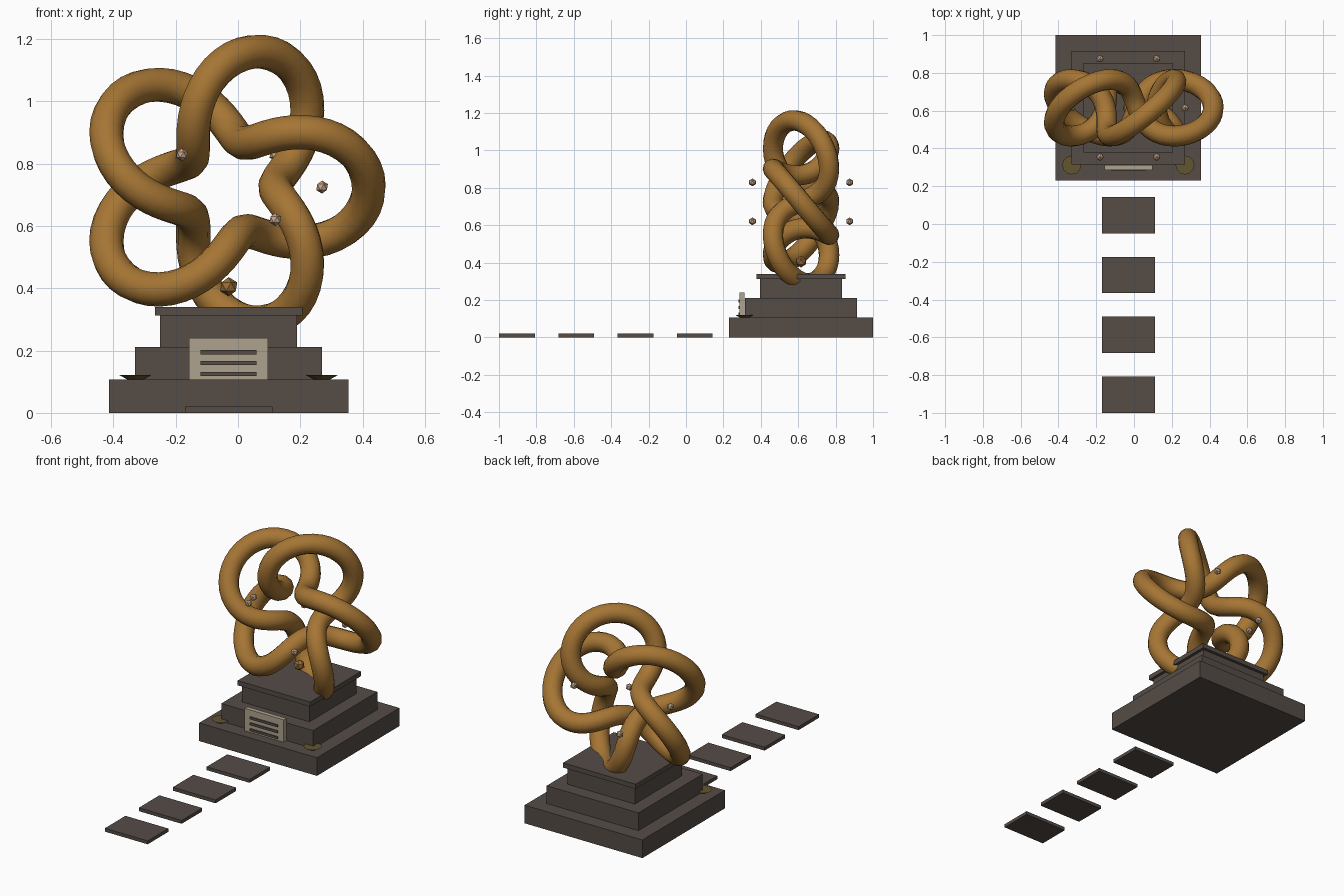
import bpy
import math

default = bpy.data.objects.get("Cube")
if default:
    bpy.data.objects.remove(default, do_unlink=True)

CX, CY, KNOT_Z = -0.03, 0.615, 0.725


def make_material(name, rgb):
    mat = bpy.data.materials.new(name)
    mat.use_nodes = True
    mat.diffuse_color = (*rgb, 1)
    mat.node_tree.nodes["Principled BSDF"].inputs["Base Color"].default_value = (*rgb, 1)
    return mat


stone = make_material("dark stone", (0.089, 0.072, 0.061))
bronze = make_material("golden bronze", (0.38, 0.18, 0.035))
cream = make_material("cream plaque", (0.43, 0.36, 0.27))
olive = make_material("olive brass", (0.127, 0.091, 0.03))
pale = make_material("pale copper", (0.56, 0.38, 0.25))
amber = make_material("amber", (0.32, 0.15, 0.03))


def finish(name, mat):
    obj = bpy.context.object
    obj.name = name
    obj.data.materials.append(mat)
    return obj


def box(name, center, size, mat):
    bpy.ops.mesh.primitive_cube_add(size=1, location=center)
    obj = finish(name, mat)
    obj.scale = size
    bpy.ops.object.transform_apply(location=False, rotation=False, scale=True)
    return obj


def gem(name, center, radius, mat):
    bpy.ops.mesh.primitive_ico_sphere_add(subdivisions=1, radius=radius, location=center)
    return finish(name, mat)


# Stepped pedestal: name, width, bottom, top
for name, width, low, high in (
    ("pedestal_base", 0.77, 0, 0.107),
    ("pedestal_middle", 0.6, 0.107, 0.212),
    ("pedestal_upper", 0.44, 0.212, 0.312),
    ("pedestal_cap", 0.474, 0.312, 0.34),
):
    box(name, (CX, CY, (low + high) / 2), (width, width, high - low), stone)

# Path slabs leading to the front
for i in range(4):
    box(f"path_slab_{i + 1}", (CX, -0.904 + 0.317 * i, 0.01), (0.28, 0.192, 0.02), stone)

# Plaque with three raised bars
box("plaque", (CX, 0.3, 0.174), (0.254, 0.026, 0.132), cream)
for i in range(3):
    box(f"plaque_bar_{i + 1}", (CX, 0.285, 0.125 + 0.035 * i), (0.18, 0.008, 0.014), stone)

# Shallow dishes on the front corners
for side, sign in (("left", 1), ("right", -1)):
    bpy.ops.mesh.primitive_cone_add(vertices=12, radius1=0.025, radius2=0.05, depth=0.014,
                                    location=(CX + sign * 0.3, 0.312, 0.114))
    finish(f"dish_{side}", olive)

# Five-lobed knot swept from a closed path
COUNT = 180
curve = bpy.data.curves.new("knot", "CURVE")
curve.dimensions = "3D"
curve.bevel_depth = 0.055
curve.bevel_resolution = 4
spline = curve.splines.new("POLY")
spline.points.add(COUNT - 1)
spline.use_cyclic_u = True
for i, point in enumerate(spline.points):
    t = math.tau * i / COUNT
    r = 0.3 + 0.15 * math.cos(5 * t)
    point.co = (CX + r * math.cos(2 * t), CY - 0.15 * math.sin(5 * t),
                KNOT_Z + r * math.sin(2 * t), 1)
knot = bpy.data.objects.new("knot", curve)
bpy.context.collection.objects.link(knot)
bpy.ops.object.select_all(action="DESELECT")
knot.select_set(True)
bpy.context.view_layer.objects.active = knot
bpy.ops.object.convert(target="MESH")
finish("knot", bronze)
bpy.ops.object.shade_smooth()

# Ring of small floating gems, and one gem above the cap
for i in range(6):
    a = math.tau * i / 6
    gem(f"orbiting_gem_{i + 1}", (CX + 0.3 * math.cos(a), CY + 0.3 * math.sin(a),
                                  KNOT_Z + 0.12 * math.sin(2 * a)), 0.021, pale)
gem("center_gem", (CX, CY, 0.405), 0.031, amber)
